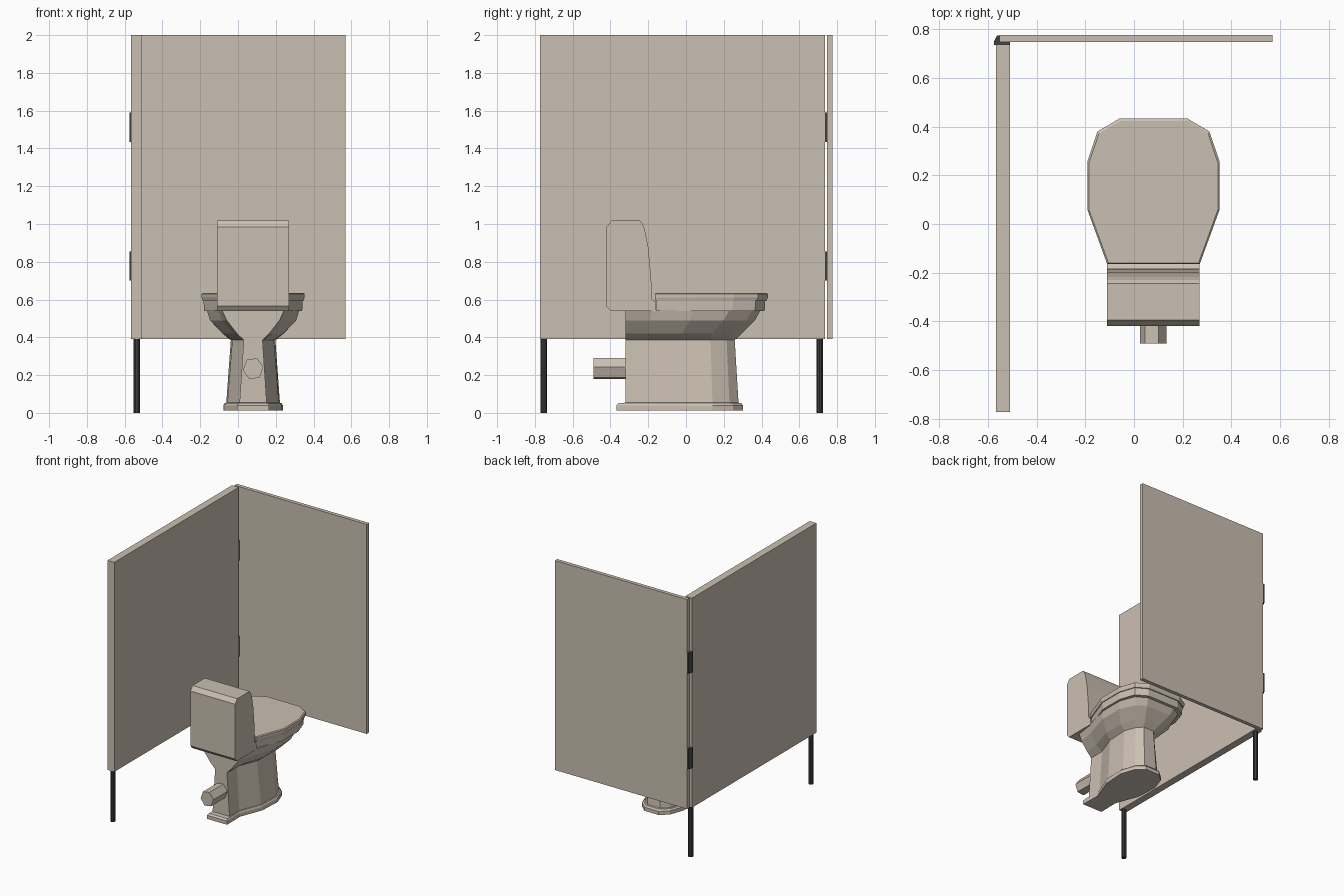
import bpy, bmesh, math
from mathutils import Vector

if "Cube" in bpy.data.objects:
    bpy.data.objects.remove(bpy.data.objects["Cube"])


def material(name, rgb):
    m = bpy.data.materials.new(name)
    m.diffuse_color = (*rgb, 1)
    m.use_nodes = True
    m.node_tree.nodes["Principled BSDF"].inputs["Base Color"].default_value = m.diffuse_color
    return m


BEIGE = material("warm beige", (0.60, 0.525, 0.445))
DARK = material("dark grey metal", (0.05, 0.05, 0.052))


def loft(name, rings, mat):
    """Skin a stack of equal-length rings and cap both ends."""
    bm = bmesh.new()
    vs = [[bm.verts.new(p) for p in r] for r in rings]
    n = len(vs[0])
    for a, b in zip(vs, vs[1:]):
        for i in range(n):
            j = (i + 1) % n
            bm.faces.new((a[i], a[j], b[j], b[i]))
    bm.faces.new(vs[0][::-1])
    bm.faces.new(vs[-1])
    bmesh.ops.recalc_face_normals(bm, faces=bm.faces)
    me = bpy.data.meshes.new(name)
    bm.to_mesh(me)
    bm.free()
    me.materials.append(mat)
    ob = bpy.data.objects.new(name, me)
    bpy.context.collection.objects.link(ob)
    return ob


def prism(name, outline, z0, z1, mat):
    return loft(name, [[(x, y, z) for x, y in outline] for z in (z0, z1)], mat)


def box(name, x0, x1, y0, y1, z0, z1, mat):
    return prism(name, [(x0, y0), (x1, y0), (x1, y1), (x0, y1)], z0, z1, mat)


CX = 0.08  # toilet centre line


def ring(half, z):
    """Mirror a half outline (half width, y) about the centre line."""
    return [(CX + w, y, z) for w, y in half] + [(CX - w, y, z) for w, y in reversed(half)]


# Partition panel and open door
box("side_panel", -0.567, -0.51, -0.772, 0.737, 0.392, 2.0, BEIGE)
box("door", -0.552, 0.57, 0.747, 0.776, 0.392, 2.0, BEIGE)

# Hinges wrapping the corner
hinge = [(-0.575, 0.736), (-0.51, 0.736), (-0.51, 0.748), (-0.551, 0.748),
         (-0.551, 0.775), (-0.563, 0.775), (-0.575, 0.750)]
for i, z in enumerate((0.70, 1.435)):
    prism(f"hinge_{i + 1}", hinge, z, z + 0.155, DARK)

# Panel legs
for name, y in (("front_leg", -0.752), ("rear_leg", 0.708)):
    circle = [(-0.536 + 0.018 * math.cos(a * math.pi / 5),
               y + 0.018 * math.sin(a * math.pi / 5)) for a in range(10)]
    prism(name, circle, 0, 0.405, DARK)

# Pedestal and bowl in one faceted loft
foot = [(.085, -.368), (.082, -.21), (.150, -.03), (.158, .14), (.12, .25), (.06, .302)]
foot_top = [(.078, -.355), (.076, -.21), (.144, -.03), (.150, .14), (.113, .24), (.056, .292)]
col_low = [(.072, -.32), (.072, -.20), (.136, -.03), (.142, .14), (.106, .23), (.054, .278)]
col_top = [(.050, -.32), (.050, -.20), (.110, -.04), (.118, .13), (.085, .215), (.045, .258)]
bowl_low = [(.085, -.32), (.105, -.20), (.160, -.02), (.162, .14), (.120, .25), (.065, .295)]
bowl_mid = [(.140, -.32), (.165, -.19), (.228, .02), (.228, .20), (.175, .32), (.105, .365)]
bowl_top = [(.165, -.32), (.185, -.18), (.245, .04), (.245, .23), (.200, .35), (.120, .395)]
loft("bowl_and_pedestal", [ring(foot, 0.012), ring(foot, 0.04), ring(foot_top, 0.052),
                           ring(col_low, 0.054), ring(col_top, 0.385), ring(bowl_low, 0.42),
                           ring(bowl_mid, 0.49), ring(bowl_top, 0.545)], BEIGE)

# Seat and lid
lid = [(.19, -.165), (.272, .06), (.272, .255), (.23, .38), (.14, .433)]


def shrink(k):
    return [(w * k, .06 + (y - .06) * k) for w, y in lid]


loft("seat", [ring(shrink(0.955), 0.54), ring(shrink(0.965), 0.597)], BEIGE)
loft("lid", [ring(shrink(0.985), 0.595), ring(lid, 0.61), ring(lid, 0.630),
             ring(shrink(0.975), 0.636)], BEIGE)

# Water tank: side profile extruded across x
tank = [(-.42, .565), (-.40, .54), (-.16, .54), (-.16, .59), (-.180, .60), (-.185, .72),
        (-.20, .88), (-.218, .97), (-.230, 1.0), (-.245, 1.018), (-.395, 1.018), (-.42, .985)]
loft("tank", [[(x, y, z) for y, z in tank] for x in (CX - .19, CX + .19)], BEIGE)

# Waste pipe
loft("waste_pipe", [[(CX + .055 * math.cos(math.radians(60 * k + 8)), y,
                      0.234 + .06 * math.sin(math.radians(60 * k + 8))) for k in range(6)]
                    for y in (-0.49, -0.30)], BEIGE)
